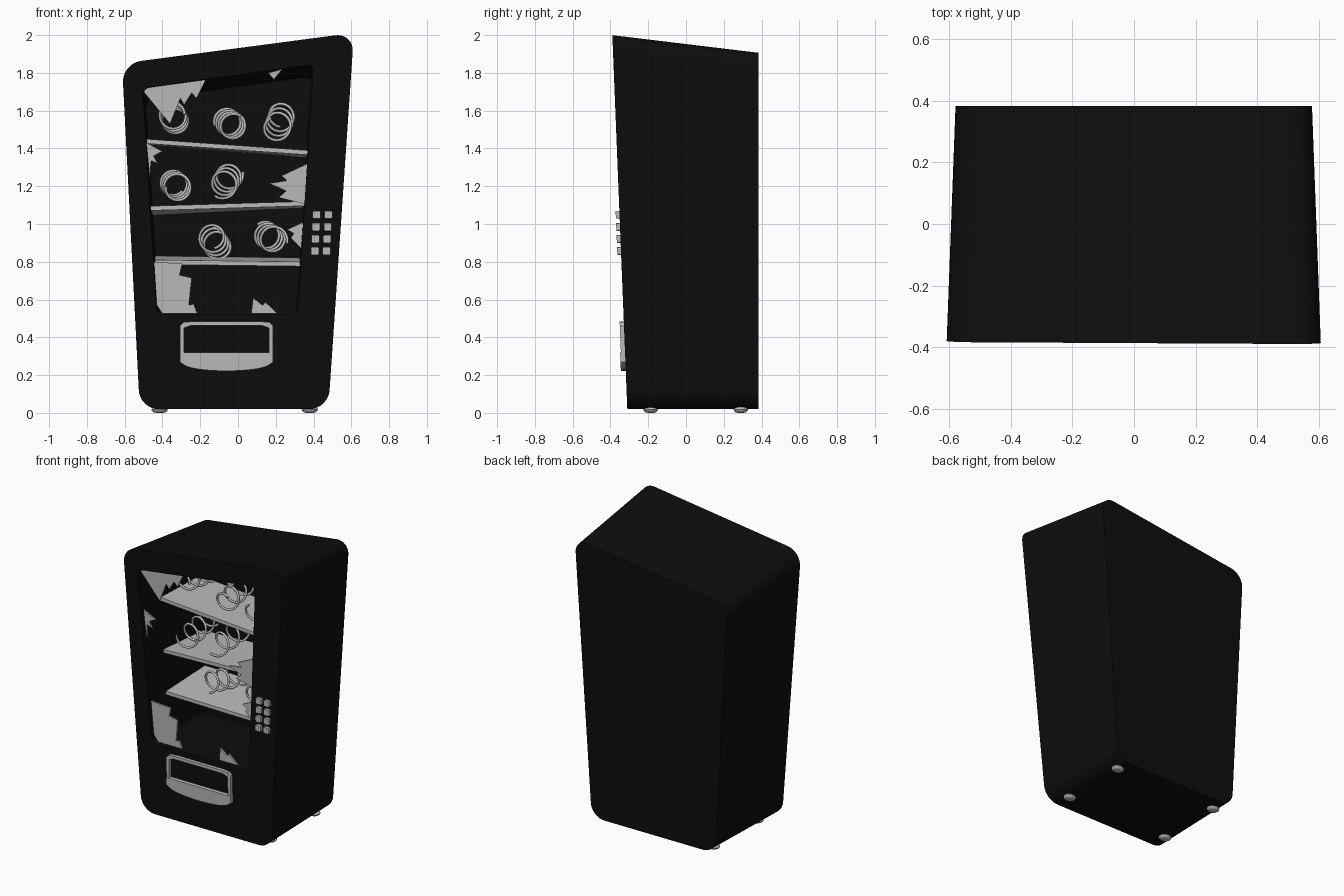
import bpy, bmesh, math
from mathutils import Vector

if "Cube" in bpy.data.objects:
    bpy.data.objects.remove(bpy.data.objects["Cube"], do_unlink=True)


def material(name, value):
    m = bpy.data.materials.new(name)
    m.use_nodes = True
    colour = (value, value, value, 1)
    m.diffuse_color = colour
    m.node_tree.nodes["Principled BSDF"].inputs["Base Color"].default_value = colour
    return m


BLACK = material("cabinet black", 0.004)
GREY = material("light grey", 0.5)
FLOOR = 0.02


def front_y(z):
    """The front of the cabinet leans forward towards the top."""
    return -0.31 - 0.04 * z


def finish(bm, name, mat, smooth=False):
    bmesh.ops.recalc_face_normals(bm, faces=bm.faces[:])
    mesh = bpy.data.meshes.new(name)
    bm.to_mesh(mesh)
    bm.free()
    obj = bpy.data.objects.new(name, mesh)
    bpy.context.collection.objects.link(obj)
    mesh.materials.append(mat)
    if smooth:
        bpy.ops.object.select_all(action='DESELECT')
        obj.select_set(True)
        bpy.context.view_layer.objects.active = obj
        bpy.ops.object.shade_smooth_by_angle(angle=math.radians(35))
    return obj


def rounded(corners, radius, steps=8):
    """Outline of a polygon with rounded corners."""
    pts = [Vector(c) for c in corners]
    out = []
    for i, p in enumerate(pts):
        a = p + (pts[i - 1] - p).normalized() * radius
        b = p + (pts[(i + 1) % len(pts)] - p).normalized() * radius
        for s in range(steps + 1):
            t = s / steps
            # Weighted curve, close to a circular arc
            w = 1.41 * t * (1 - t)
            total = (1 - t) ** 2 + w + t ** 2
            out.append((a * (1 - t) ** 2 + p * w + b * t ** 2) / total)
    return out


def shrink(outline, k):
    return [Vector((p.x * k, FLOOR + (p.y - FLOOR) * k)) for p in outline]


def prism(outline, name, mat, outer, inner):
    """Plate that follows the leaning front; depths are measured from it."""
    bm = bmesh.new()
    rings = [[bm.verts.new((x, front_y(z) + d, z)) for x, z in outline] for d in (outer, inner)]
    n = len(outline)
    for ring in rings:
        bm.faces.new(ring)
    for i in range(n):
        j = (i + 1) % n
        bm.faces.new((rings[0][i], rings[0][j], rings[1][j], rings[1][i]))
    return finish(bm, name, mat)


# Cabinet: back, sides, front frame and the cavity, lofted in one skin
shell = rounded([(-0.52, FLOOR), (0.478, FLOOR), (0.614, 2.012), (-0.614, 1.85)], 0.1)
window = rounded([(-0.43, 0.52), (0.315, 0.52), (0.4, 1.845), (-0.505, 1.72)], 0.035)
layers = [(shrink(shell, 0.953), 0.383), (shell, None), (window, None), (shrink(window, 0.965), 0.26)]
bm = bmesh.new()
loops = [[bm.verts.new((p.x, front_y(p.y) if y is None else y, p.y)) for p in pts] for pts, y in layers]
for a, b in zip(loops, loops[1:]):
    for i in range(len(a)):
        j = (i + 1) % len(a)
        bm.faces.new((a[i], a[j], b[j], b[i]))
bm.faces.new(loops[0])
bm.faces.new(loops[-1])
finish(bm, "cabinet", BLACK, True)

# Crooked shelves: left x, right x, then top heights front left/right, back left/right
shelves = [
    (-0.485, 0.368, 1.45, 1.39, 1.445, 1.375),
    (-0.465, 0.352, 1.095, 1.12, 1.07, 1.11),
    (-0.44, 0.328, 0.81, 0.80, 0.83, 0.82),
]
for k, (xl, xr, fl, fr, bl, br) in enumerate(shelves):
    bm = bmesh.new()
    tops = [(xl, -0.16, fl), (xr, -0.16, fr), (xr, 0.26, br), (xl, 0.26, bl)]
    up = [bm.verts.new(c) for c in tops]
    low = [bm.verts.new((x, y, z - 0.024)) for x, y, z in tops]
    bm.faces.new(up)
    bm.faces.new(low)
    for i in range(4):
        j = (i + 1) % 4
        bm.faces.new((up[i], up[j], low[j], low[i]))
    finish(bm, f"shelf_{k + 1}", GREY)

# Spiral springs: centre x, centre z, drift towards the back in x and z
springs = [
    (-0.34, 1.56, 0.01, -0.02), (-0.04, 1.53, -0.02, 0.015), (0.22, 1.54, 0.015, 0.04),
    (-0.33, 1.205, -0.015, 0.015), (-0.06, 1.23, 0.02, 0.03),
    (-0.125, 0.905, 0.02, -0.03), (0.17, 0.93, -0.025, 0.015),
]
TURNS, STEPS = 3.4, 28
for k, (cx, cz, dx, dz) in enumerate(springs):
    curve = bpy.data.curves.new(f"spring_{k + 1}", 'CURVE')
    curve.dimensions = '3D'
    curve.bevel_depth = 0.008
    curve.bevel_resolution = 1
    curve.use_fill_caps = True
    line = curve.splines.new('POLY')
    count = int(TURNS * STEPS)
    line.points.add(count)
    for i, pt in enumerate(line.points):
        t = i / count
        a = math.tau * TURNS * t + k
        pt.co = (cx + dx * (t - 0.5) * 2 + 0.067 * math.cos(a), -0.13 + 0.34 * t,
                 cz + dz * (t - 0.5) * 2 + 0.067 * math.sin(a), 1)
    curve.materials.append(GREY)
    obj = bpy.data.objects.new(curve.name, curve)
    bpy.context.collection.objects.link(obj)

# Broken glass left around the window edge
shards = {
    "top_left": [(-.50, 1.70), (-.48, 1.725), (-.17, 1.765), (-.22, 1.665), (-.245, 1.695),
                 (-.285, 1.63), (-.305, 1.665), (-.36, 1.53)],
    "top_right": [(.16, 1.80), (.235, 1.82), (.19, 1.765)],
    "left": [(-.485, 1.43), (-.40, 1.385), (-.447, 1.36), (-.425, 1.32), (-.46, 1.335), (-.467, 1.24)],
    "right": [(.368, 1.32), (.23, 1.255), (.26, 1.23), (.165, 1.215), (.255, 1.175),
              (.215, 1.14), (.355, 1.105)],
    "lower_right": [(.345, 1.01), (.26, .97), (.295, .95), (.28, .925), (.335, .87)],
    "bottom_left": [(-.445, .80), (-.295, .79), (-.31, .73), (-.245, .715), (-.26, .57),
                    (-.235, .577), (-.215, .525), (-.40, .525), (-.43, .57)],
    "bottom": [(.07, .525), (.08, .61), (.13, .57), (.145, .587), (.21, .525)],
}
for name, outline in shards.items():
    prism(outline, "glass_shard_" + name, GREY, 0.025, 0.037)

# Keypad buttons
for row in range(4):
    for col in range(2):
        x = 0.407 + 0.062 * col + 0.003 * row
        z = 0.857 + 0.064 * row
        s = 0.021
        square = rounded([(x - s, z - s), (x + s, z - s), (x + s, z + s), (x - s, z + s)], 0.007, 2)
        prism(square, f"button_{row}_{col}", GREY, -0.02, 0.005)

# Delivery tray: upper rim and bowed flap
L, R, T, MID, BAR = -0.308, 0.186, 0.485, 0.32, 0.022
rim = [(L, MID), (L, T - .025), (L + .02, T - .005), (L + .08, T), (R - .08, T), (R - .02, T - .005),
       (R, T - .025), (R, MID), (R - BAR, MID), (R - BAR, T - .035), (R - .06, T - BAR),
       (L + .06, T - BAR), (L + BAR, T - .035), (L + BAR, MID)]
prism(rim, "tray_rim", GREY, -0.022, 0.01)
flap = [(L, MID), (R, MID)]
for i in range(17):
    u = 1 - i / 8
    flap.append(((L + R) / 2 + u * (R - L) / 2, 0.222 + 0.025 * u ** 2 + 0.022 * u ** 8))
prism(flap, "tray_flap", GREY, -0.026, 0.01)

# Feet
for x in (-0.415, 0.38):
    for y in (-0.187, 0.29):
        bm = bmesh.new()
        bmesh.ops.create_uvsphere(bm, u_segments=16, v_segments=8, radius=1)
        for v in bm.verts:
            v.co = (x + v.co.x * 0.043, y + v.co.y * 0.038, max(0.0, 0.017 + v.co.z * 0.02))
        side = "left" if x > 0 else "right"
        finish(bm, f"foot_{'front' if y < 0 else 'back'}_{side}", GREY, True)
